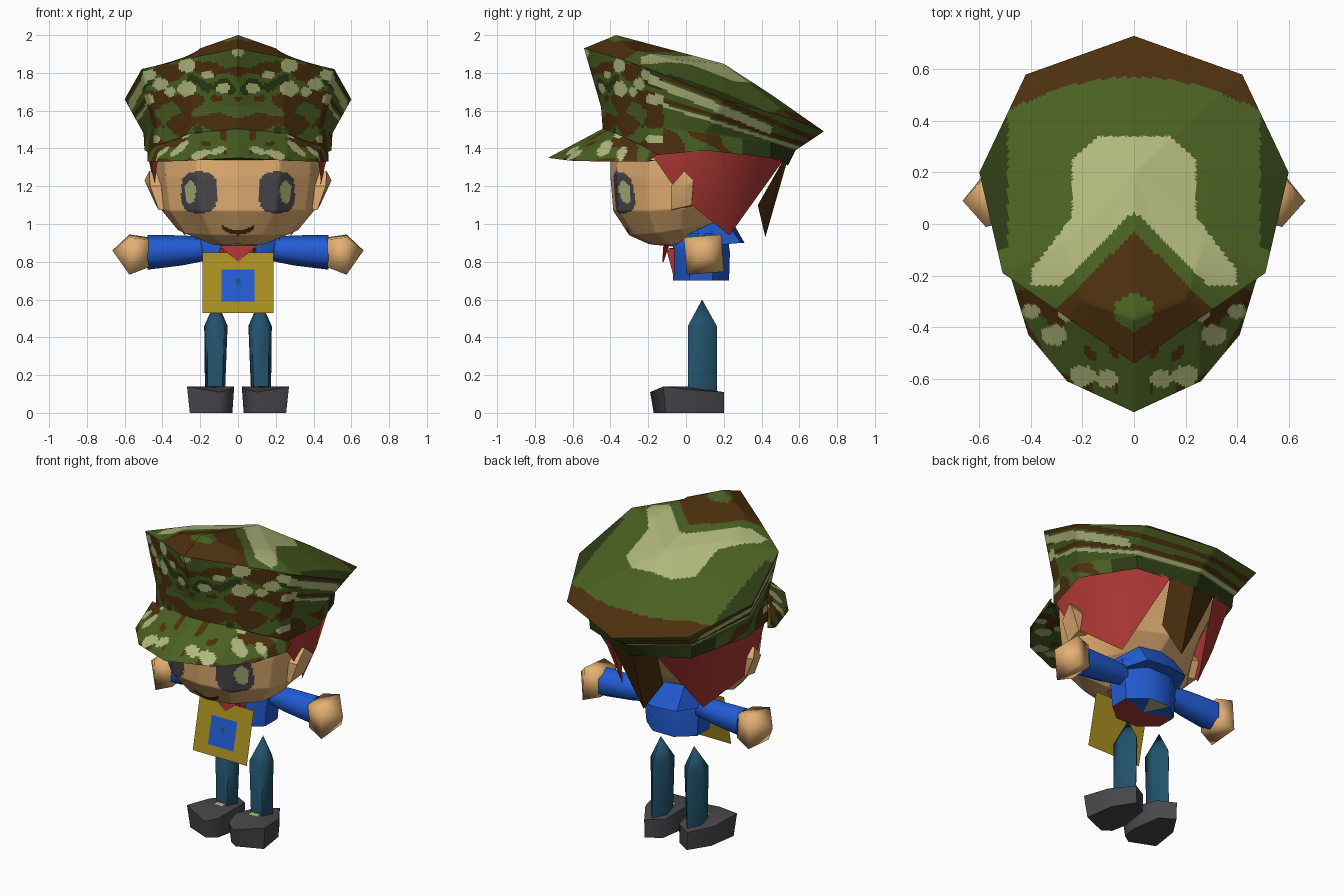
import bpy, bmesh, math
from mathutils import Vector, noise

if "Cube" in bpy.data.objects:
    bpy.data.objects.remove(bpy.data.objects["Cube"])

# ---------- colours ----------
PALETTE = {"skin": (228, 176, 115), "red": (174, 56, 52), "brown": (76, 48, 14),
           "green": (74, 96, 34), "dark_green": (44, 58, 20), "pale_green": (176, 184, 124),
           "blue": (34, 92, 212), "teal": (34, 82, 108), "dark_grey": (72, 72, 75),
           "yellow": (170, 144, 32)}
SKIN, RED, BROWN, GREEN, DARK, PALE, BLUE, TEAL, GREY, YELLOW = range(10)
MATS = []
for name, rgb in PALETTE.items():
    m = bpy.data.materials.new(name)
    m.diffuse_color = [(c / 255 / 12.92 if c < 11 else ((c / 255 + .055) / 1.055) ** 2.4) for c in rgb] + [1]
    m.use_nodes = True
    m.node_tree.nodes["Principled BSDF"].inputs["Base Color"].default_value = m.diffuse_color
    MATS.append(m)


# ---------- helpers ----------
def finish(name, bm, color, rule=None, cuts=0, angle=30, closed=True):
    """Turn a bmesh into an object; rule(centre, row) gives each face its colour."""
    if closed:
        bmesh.ops.recalc_face_normals(bm, faces=bm.faces[:])
    if cuts:
        bmesh.ops.subdivide_edges(bm, edges=bm.edges[:], cuts=cuts, use_grid_fill=True)
    for f in bm.faces:
        f.material_index = rule(f.calc_center_median(), f.material_index) if rule else 0
    me = bpy.data.meshes.new(name)
    bm.to_mesh(me)
    bm.free()
    for m in (MATS if rule else [MATS[color]]):
        me.materials.append(m)
    ob = bpy.data.objects.new(name, me)
    bpy.context.collection.objects.link(ob)
    bpy.ops.object.select_all(action='DESELECT')
    ob.select_set(True)
    bpy.context.view_layer.objects.active = ob
    bpy.ops.object.shade_smooth_by_angle(angle=math.radians(angle))


def loft(rings, start=None, end=None, closed=True):
    """Skin rings of points; optional fan centres close the ends. Row number is kept on faces."""
    bm = bmesh.new()
    vr = [[bm.verts.new(p) for p in r] for r in rings]
    n = len(vr[0])
    for row, (a, b) in enumerate(zip(vr, vr[1:])):
        for i in range(n if closed else n - 1):
            j = (i + 1) % n
            bm.faces.new((a[i], a[j], b[j], b[i])).material_index = row + 1
    for tip, ring, row in ((start, vr[0], 0), (end, vr[-1], len(vr))):
        if tip:
            c = bm.verts.new(tip)
            for i in range(n):
                bm.faces.new((ring[i], ring[(i + 1) % n], c)).material_index = row
    return bm


def sheet(points, faces, flip=1):
    """Open shell from a few points."""
    bm = bmesh.new()
    v = [bm.verts.new(p) for p in points]
    for q in faces:
        bm.faces.new([v[i] for i in q][::flip])
    return bm


def mirror(half):
    """Complete a front-to-back half ring across x = 0."""
    return half + [(-x, y, z) for x, y, z in half[-2:0:-1]]


def span(half):
    """Complete an open strip that starts at x = 0."""
    return [(-x, y, z) for x, y, z in half[:0:-1]] + half


def ngon(c, ra, rb, n, axis, turn=0):
    ab = [(ra * math.cos(2 * math.pi * i / n + turn), rb * math.sin(2 * math.pi * i / n + turn)) for i in range(n)]
    return [(c[0], c[1] + a, c[2] + b) if axis == 'x' else (c[0] + a, c[1] + b, c[2]) for a, b in ab]


# ---------- colour rules ----------
def in_spots(a, b, spots):
    return any(((a - u) / r) ** 2 + ((b - v) / (r * .8)) ** 2 < 1 for u, v, r in spots)


FRONT_SPOTS = [(0, 1.91, .035), (.27, 1.84, .045), (.41, 1.74, .04), (.27, 1.715, .05), (.08, 1.72, .035),
               (.48, 1.66, .035), (.47, 1.79, .035), (.16, 1.79, .03), (.36, 1.70, .03), (.44, 1.45, .025)]
VISOR_SPOTS = [(.31, -.43, .05), (.2, -.59, .05), (.105, -.6, .042), (.26, -.35, .035), (.4, -.34, .035)]


def cap_front(p):
    x = abs(p.x)
    if in_spots(x, p.z, FRONT_SPOTS):
        return PALE
    n = noise.noise(Vector((x * 7, p.y * 7, p.z * 9)))
    if n < -.36:
        return DARK
    return BROWN if n + .28 * math.cos((p.z - 1.53) * 46) + (1.7 - p.z) * .8 > .08 else GREEN


def visor_rule(p, row):
    x = abs(p.x)
    if in_spots(x, p.y, VISOR_SPOTS):
        return PALE
    n = noise.noise(Vector((x * 11, p.y * 11, 4.3)))
    return BROWN if n > .08 and x > .06 else GREEN


def cap_top(p):
    x, y = abs(p.x), p.y
    if y > .57 - .55 * x * x and y > .3:
        return BROWN
    if x < .075 and abs(y + .34) < .08 - x * .6:
        return GREEN
    if y + x < -.03:
        return BROWN
    if y + x < .05:
        return GREEN
    if (x < .24 and .03 <= y < .34 - max(0, x - .14) * .9) or \
       (-.24 < y < .03 and x < .24 + (.03 - y) * .76 and x < .4):
        return PALE
    return DARK if x > .49 and y > -.1 else GREEN


def cap_rule(p, row):
    if row < 2:
        return cap_top(p)
    a, b = p.z + .42 * p.y, p.z + .32 * p.y       # heights along the sloping brim
    if row == 2 and -.2 < p.y < .45 and abs(a - 1.685) < .024:
        return PALE
    if p.y < -.12:
        return cap_front(p)
    if row == 3:
        return DARK if p.y > .3 else BROWN if noise.noise(Vector((p.y * 5, b * 12, 2))) > .05 else GREEN
    if abs(b - 1.59) < .009:
        return PALE
    return BROWN if abs(a - 1.735) < .014 or abs(b - 1.62) < .012 else GREEN


def face_rule(p, row):
    x = abs(p.x)
    if p.y < -.1:
        if ((x - .253) / .03) ** 2 + ((p.z - 1.17) / .06) ** 2 < 1:
            return PALE
        if abs((x - .205) / .096) ** 3 + abs((p.z - 1.168) / .11) ** 3 < 1:
            return GREY
        if x < .085 and abs(p.z - .955 - 4 * x * x) < .012:
            return BROWN
    return SKIN


# ---------- cap ----------
top = mirror([(0, -.37, 2), (.2, -.3, 1.93), (.27, -.07, 1.872), (.3, .2, 1.76), (.22, .4, 1.70), (0, .45, 1.686)])
rim = mirror([(0, -.54, 1.93), (.25, -.37, 1.88), (.51, -.19, 1.82), (.6, .2, 1.66), (.42, .58, 1.55), (0, .73, 1.49)])
band = mirror([(0, -.45, 1.62), (.24, -.37, 1.6), (.43, -.2, 1.52), (.5, .1, 1.48), (.36, .45, 1.43), (0, .58, 1.39)])
hem = mirror([(0, -.43, 1.36), (.24, -.37, 1.36), (.43, -.2, 1.36), (.495, .1, 1.39), (.35, .45, 1.35), (0, .54, 1.31)])
finish("cap_crown", loft([top, rim, band, hem], start=(0, .2, 1.848)), GREEN, cap_rule, 22, 45)

visor_in = span([(0, -.43, 1.51), (.25, -.37, 1.48), (.44, -.22, 1.41), (.48, -.15, 1.37)])
visor_out = span([(0, -.73, 1.35), (.26, -.61, 1.335), (.41, -.43, 1.33), (.48, -.2, 1.33)])
visor_low = span([(0, -.4, 1.34), (.23, -.36, 1.34), (.42, -.21, 1.34), (.46, -.15, 1.34)])
finish("cap_visor", loft([visor_in, visor_out, visor_low], closed=False), GREEN, visor_rule, 20, 45)

# ---------- head ----------
head = [mirror(h) for h in (
    [(0, -.4, 1.4), (.22, -.36, 1.4), (.39, -.2, 1.4), (.45, .05, 1.41), (.29, .40, 1.38), (0, .48, 1.35)],
    [(0, -.4, 1.25), (.22, -.37, 1.25), (.385, -.2, 1.25), (.43, 0, 1.25), (.26, .32, 1.25), (0, .42, 1.25)],
    [(0, -.385, 1.07), (.2, -.36, 1.07), (.36, -.2, 1.07), (.41, -.02, 1.08), (.22, .23, 1.1), (0, .33, 1.1)],
    [(0, -.3, .94), (.14, -.27, .94), (.28, -.16, .95), (.32, -.02, .97), (.19, .12, 1.0), (0, .2, 1.0)],
    [(0, -.2, .895), (.08, -.17, .89), (.13, -.08, .89), (.12, 0, .91), (.08, .05, .93), (0, .08, .93)])]
finish("head", loft(head, end=(0, -.06, .88)), SKIN, face_rule, 18, 60)

# hair locks: side spikes and one back spike, open shells over the head
for s, side in ((1, "right"), (-1, "left")):
    lock = [(.42, -.19, 1.38), (.44, -.08, 1.22), (.425, .03, 1.10), (.28, .23, .94),
            (.16, .51, 1.33), (.345, .44, 1.39), (.49, .1, 1.43), (.37, .25, 1.16)]
    finish("hair_" + side, sheet([(s * x, y, z) for x, y, z in lock],
           ((0, 1, 6), (1, 2, 7, 6), (2, 3, 7), (3, 4, 7), (4, 5, 7), (5, 6, 7)), s), RED, angle=40, closed=False)
    # ear wedge
    inner = [(.41, 0, 1.27), (.40, .04, 1.21), (.37, .03, 1.09), (.36, -.08, 1.07), (.40, -.08, 1.2)]
    outer = [(.47, -.01, 1.28), (.495, .04, 1.23), (.435, .03, 1.10), (.42, -.08, 1.075), (.465, -.08, 1.2)]
    finish("ear_" + side, loft([[(s * x, y, z) for x, y, z in r] for r in (inner, outer)],
                               end=(s * .47, -.01, 1.19)), SKIN)
finish("hair_back", sheet([(.16, .51, 1.33), (.11, .38, 1.1), (0, .42, .93), (-.11, .38, 1.1),
                           (-.16, .51, 1.33), (0, .535, 1.33)], ((0, 5, 2, 1), (5, 4, 3, 2))), BROWN, closed=False)

# ---------- torso ----------
torso = [ngon((0, .08, z), rx, ry, 8, 'z', math.pi / 8)
         for z, rx, ry in ((.7, .19, .16), (.85, .205, .165), (.95, .22, .15), (1.01, .14, .12))]
finish("torso", loft(torso, (0, .08, .7), (0, .08, 1.02)), BLUE,
       lambda p, r: BLUE if r or p.y > .1 and abs(p.x) > .03 else PALE if p.y > .1 else RED, angle=50)
collar_top = span([(0, .235, 1.03), (.13, .2, 1.03), (.21, .06, .97)])
collar_low = span([(0, .31, .90), (.14, .29, .90), (.23, .08, .88)])
finish("collar", loft([collar_top, collar_low, span([(0, .2, .9), (.1, .18, .9), (.18, .06, .88)])], closed=False), BLUE)
front = [[(-.11, -.02, z), (-.08, y, z), (.08, y, z), (.11, -.02, z)] for z, y in ((.7, -.06), (.87, -.105))]
finish("shirt_front", loft(front, (0, 0, .7), (0, 0, .88)), RED)
bm = loft([[(-.1, -.12, .885), (.1, -.12, .885), (0, -.125, .80)],
           [(-.1, -.09, .885), (.1, -.09, .885), (0, -.118, .80)]], (0, -.122, .857), (0, -.1, .857))
finish("neckerchief", bm, RED)

# bib: tilted flat sheet with a square patch
for name, hw, z0, z1, lift, color in (("bib", .187, .53, .85, 0, YELLOW), ("bib_patch", .088, .59, .76, .004, BLUE),
                                      ("bib_mark", .012, .68, .71, .007, TEAL)):
    corners = [(x, -.11 - (.85 - z) * .22 - lift, z) for x, z in ((-hw, z0), (hw, z0), (hw, z1), (-hw, z1))]
    finish(name, sheet(corners, [(0, 1, 2, 3)]), color, closed=False)

# ---------- limbs ----------
q = math.pi / 4
for s, side in ((1, "right"), (-1, "left")):
    sleeve = [ngon((s * x, .1, z), r, r, 6, 'x', math.pi / 6) for x, z, r in ((.15, .87, .06), (.3, .86, .08), (.48, .85, .092))]
    finish("sleeve_" + side, loft(sleeve, end=(s * .48, .1, .85)), BLUE, angle=65)
    hand = [ngon((s * x, .095, z), r, r, 4, 'x', q + .08) for x, z, r in ((.475, .85, .105), (.575, .838, .14))]
    finish("hand_" + side, loft(hand, (s * .475, .1, .85), (s * .665, .09, .86)), SKIN, angle=85)
    shin = [(-.045, -.075), (.045, -.075), (.062, .01), (0, .078), (-.062, .01)]
    leg = [[(s * (cx + x * w), .085 + y, z) for x, y in shin] for cx, z, w in ((.122, .1, .85), (.117, .46, 1))]
    finish("leg_" + side, loft(leg, end=(s * .115, .085, .6)), TEAL, angle=75)
    plan = [(.05, .14, .115), (.02, -.05, .14), (.04, -.15, .125), (.10, -.19, .11),
            (.27, -.12, .14), (.24, .06, .12), (.15, .2, .11)]
    sole = [(s * (x * .9 + .012), y * .9 + (.02 if y > 0 else 0), 0) for x, y, z in plan]
    finish("shoe_" + side, loft([sole, [(s * x, y, z) for x, y, z in plan]],
                                (s * .13, 0, 0), (s * .13, .0, .14)), GREY, angle=60)
    tag = [(s * x, y, .144) for x, y in ((.09, -.03), (.15, -.03), (.15, .01), (.09, .01))]
    finish("shoe_tongue_" + side, sheet(tag, [(0, 1, 2, 3)], s), PALE, closed=False)
